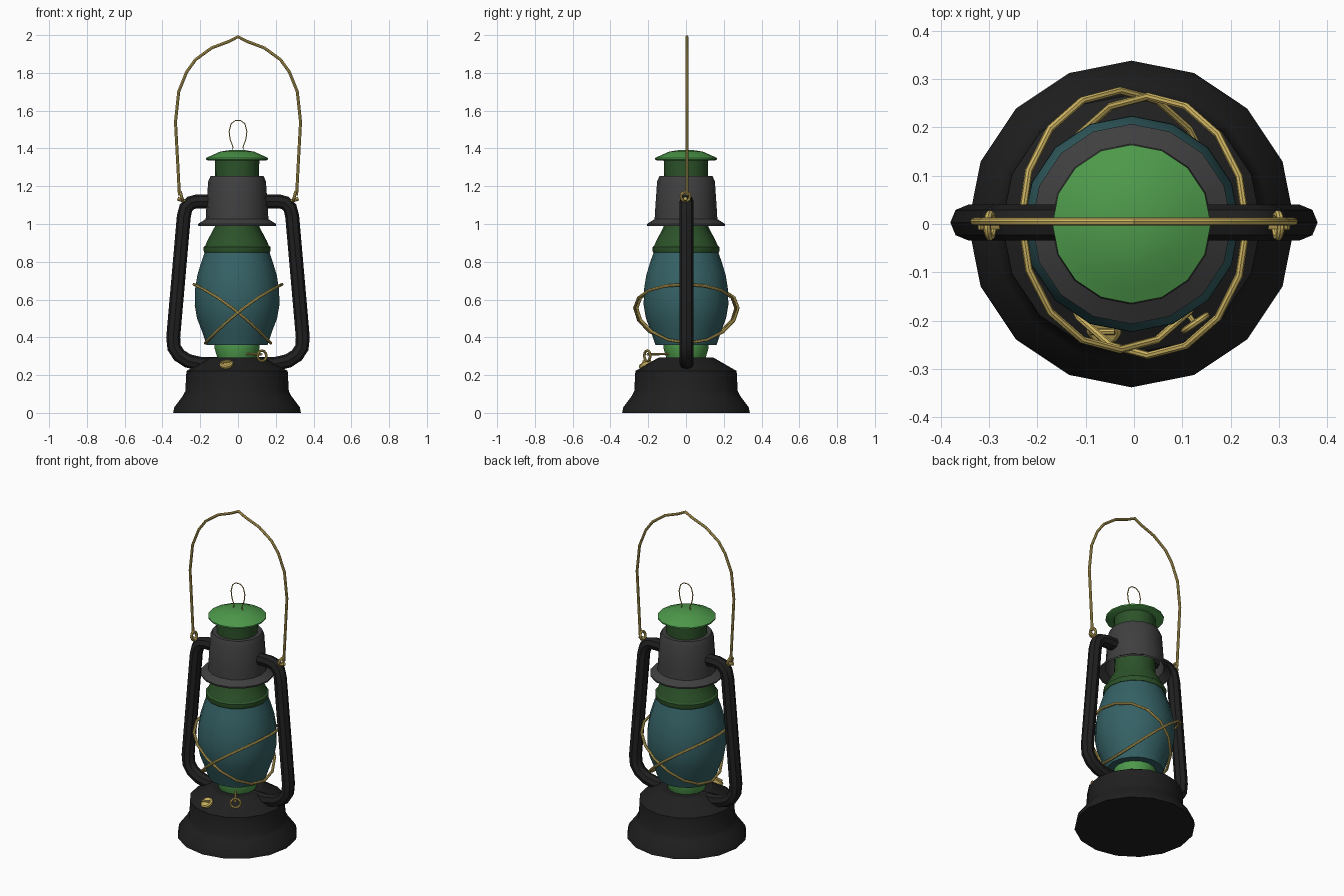
import bpy, bmesh
from math import sin, cos, pi, tau
from mathutils import Vector

if "Cube" in bpy.data.objects:
    bpy.data.objects.remove(bpy.data.objects["Cube"])

CX = -0.005   # the lathed body sits a hair left of centre


def material(name, rgb):
    m = bpy.data.materials.new(name)
    m.diffuse_color = (*rgb, 1)
    m.use_nodes = True
    m.node_tree.nodes["Principled BSDF"].inputs["Base Color"].default_value = m.diffuse_color
    return m


BLACK = material("black_iron", (0.014, 0.014, 0.014))
GREY = material("dark_grey", (0.05, 0.05, 0.052))
GREEN = material("green_enamel", (0.075, 0.32, 0.07))
DARK = material("dark_green", (0.025, 0.085, 0.022))
TEAL = material("teal_glass", (0.035, 0.12, 0.13))
GOLD = material("gold_wire", (0.62, 0.46, 0.12))


def finish(ob, mat):
    ob.data.materials.clear()
    ob.data.materials.append(mat)
    bpy.ops.object.select_all(action='DESELECT')
    ob.select_set(True)
    bpy.context.view_layer.objects.active = ob
    if ob.type == 'CURVE':
        bpy.ops.object.convert(target='MESH')
        ob = bpy.context.view_layer.objects.active
    bpy.ops.object.shade_smooth_by_angle(angle=pi / 6)
    return ob


def lathe(name, profile, mat, sides=16, at=(CX, 0, 0), axis=(0, 0, 1)):
    """Revolve (radius, height) points about an axis; zero radius closes an end."""
    bm = bmesh.new()
    rings = []
    for r, z in profile:
        if r == 0:
            rings.append([bm.verts.new((0, 0, z))] * sides)
        else:
            rings.append([bm.verts.new((r * cos(tau * i / sides), r * sin(tau * i / sides), z))
                          for i in range(sides)])
    for a, b in zip(rings, rings[1:]):
        for i in range(sides):
            j = (i + 1) % sides
            bm.faces.new(list(dict.fromkeys((a[i], a[j], b[j], b[i]))))
    bmesh.ops.recalc_face_normals(bm, faces=bm.faces)
    me = bpy.data.meshes.new(name)
    bm.to_mesh(me)
    bm.free()
    ob = bpy.data.objects.new(name, me)
    bpy.context.collection.objects.link(ob)
    ob.location = at
    ob.rotation_mode = 'QUATERNION'
    ob.rotation_quaternion = Vector(axis).to_track_quat('Z', 'Y')
    return finish(ob, mat)


def pipe(name, points, radius, mat, closed=False, res=2):
    cu = bpy.data.curves.new(name, 'CURVE')
    cu.dimensions = '3D'
    cu.bevel_depth = radius
    cu.bevel_resolution = res
    cu.use_fill_caps = not closed
    sp = cu.splines.new('POLY')
    sp.points.add(len(points) - 1)
    for p, co in zip(sp.points, points):
        p.co = (*co, 1)
    sp.use_cyclic_u = closed
    ob = bpy.data.objects.new(name, cu)
    bpy.context.collection.objects.link(ob)
    return finish(ob, mat)


def circle(centre, u, v, r, n=12):
    c, u, v = Vector(centre), Vector(u).normalized(), Vector(v).normalized()
    return [c + r * (u * cos(tau * i / n) + v * sin(tau * i / n)) for i in range(n)]


# Fuel tank
lathe("fuel_tank", [(0, 0), (.338, 0), (.332, .03), (.287, .09), (.274, .115), (.268, .222),
                    (.145, .293), (0, .293)], BLACK)
# Burner
lathe("burner", [(.1, .27), (.108, .305), (.12, .345), (.118, .365), (0, .365)], GREEN)
# Glass globe
lathe("glass_globe", [(0, .36), (.162, .36), (.185, .43), (.212, .5), (.224, .57), (.223, .65),
                      (.21, .73), (.192, .79), (.168, .86), (0, .86)], TEAL)
# Globe holder and chimney
lathe("globe_holder", [(0, .85), (.174, .85), (.178, .86), (.178, .878), (.168, .885),
                       (.158, .91), (.118, .985), (.115, 1.06), (.115, 1.2)], DARK)
lathe("chimney", [(.115, 1.18), (.118, 1.345)], DARK)
# Hood, open below
lathe("hood", [(.205, .99), (.207, 1.0), (.166, 1.026), (.163, 1.08), (.153, 1.225),
               (.141, 1.253), (.115, 1.253)], GREY)
# Top cap with finger loop
lathe("top_cap", [(0, 1.335), (.155, 1.337), (.164, 1.342), (.164, 1.35), (.135, 1.363),
                  (.09, 1.383), (.04, 1.391), (0, 1.393)], GREEN)
pipe("cap_loop", [(-.033, 0, 1.388), (-.026, 0, 1.405), (-.042, 0, 1.45), (-.047, 0, 1.49),
                  (-.037, 0, 1.53), (-.015, 0, 1.547), (.015, 0, 1.547), (.037, 0, 1.53),
                  (.047, 0, 1.49), (.042, 0, 1.45), (.026, 0, 1.405), (.033, 0, 1.388)],
     .003, GOLD, closed=True, res=1)

# Side tubes, bail eyes and pegs on both sides
TUBE = [(.1, 1.12), (.215, 1.12), (.25, 1.112), (.276, 1.085), (.287, 1.04), (.343, .4),
        (.338, .345), (.312, .305), (.265, .275), (.2, .26), (.1, .26)]
for s, side in ((-1, "left"), (1, "right")):
    pipe(f"side_tube_{side}", [(s * x, .003, z) for x, z in TUBE], .037, BLACK)
    pipe(f"bail_eye_{side}", circle((s * .298, -.003, 1.145), (s * .25, 0, 1), (0, 1, 0), .024),
         .008, GOLD, closed=True)
    pipe(f"bail_peg_{side}", [(s * .265, -.003, 1.115), (s * .32, -.003, 1.135)], .01, GOLD)

# Bail handle
HALF = [(.31, 1.15), (.318, 1.3), (.331, 1.54), (.314, 1.7), (.272, 1.805), (.225, 1.87),
        (.14, 1.932), (.05, 1.966)]
pipe("bail_handle", [(-x, .005, z) for x, z in HALF] + [(0, .005, 1.991)]
     + [(x, .005, z) for x, z in reversed(HALF)], .008, GOLD)

# Two crossed guard wires round the globe
for s, shift in ((-1, .008), (1, -.004)):
    ring = [(s * (.03 + .203 * cos(a)), shift + .268 * sin(a),
             .525 + .155 * cos(a) + .03 * sin(a) ** 2)
            for a in (tau * i / 16 for i in range(16))]
    pipe(f"guard_wire_{'right' if s > 0 else 'left'}", ring, .008, GOLD, closed=True)

# Filler cap with a grip, lying on the tank slope
n = Vector((-.14, -.5, .86)).normalized()
base = Vector((-.06, -.208, .245))
lathe("filler_cap", [(0, 0), (.03, 0), (.037, .012), (.037, .02), (.03, .026), (0, .026)], GOLD,
      12, base, n)
side = n.cross(Vector((0, 1, 0))).normalized()
pipe("filler_grip", [base + n * .03 - side * .025, base + n * .03 + side * .025], .007, GOLD)

# Wick winder
d = Vector((.075, -.11, 0))
pipe("wick_shaft", [(.045, -.09, .312), (.125, -.205, .31)], .006, GOLD)
pipe("wick_wheel", circle((.127, -.205, .302), (-d.y, d.x, 0), (0, 0, 1), .028), .007, GOLD,
     closed=True)
